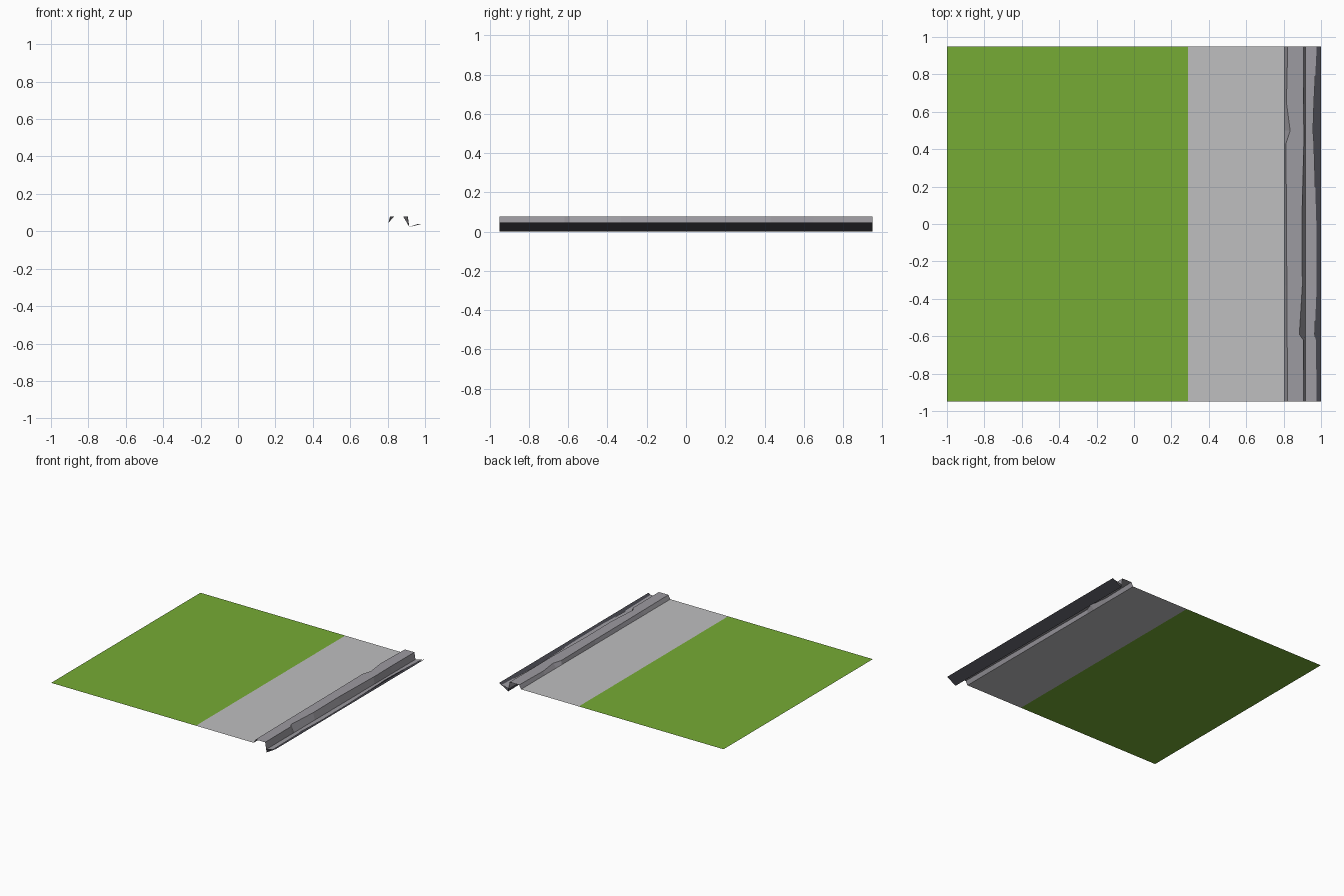
import bpy

if "Cube" in bpy.data.objects:
    bpy.data.objects.remove(bpy.data.objects["Cube"])

HALF = 0.95      # half length along y
GROUND = 0.047   # height of the flat lawn and pavement


def material(name, rgb):
    m = bpy.data.materials.new(name)
    m.diffuse_color = (*rgb, 1)
    m.use_nodes = True
    m.node_tree.nodes["Principled BSDF"].inputs["Base Color"].default_value = m.diffuse_color
    return m


def sheet(name, rows, mat):
    """Open sheet lofted through equal-length (x, z) profiles at each y, facing up."""
    n = len(rows[0][1])
    verts = [(x, y, z) for y, prof in rows for x, z in prof]
    faces = [(r * n + i, r * n + i + 1, (r + 1) * n + i + 1, (r + 1) * n + i)
             for r in range(len(rows) - 1) for i in range(n - 1)]
    mesh = bpy.data.meshes.new(name)
    mesh.from_pydata(verts, [], faces)
    mesh.materials.append(mat)
    ob = bpy.data.objects.new(name, mesh)
    bpy.context.collection.objects.link(ob)
    return ob


def strip(name, prof, mat):
    return sheet(name, [(-HALF, prof), (HALF, prof)], mat)


green = material("grass green", (0.18, 0.41, 0.035))
light = material("pavement grey", (0.52, 0.52, 0.525))
stone = material("kerb grey", (0.335, 0.325, 0.355))
dark = material("asphalt grey", (0.065, 0.065, 0.08))

# Flat ground strips
strip("lawn", [(-1, GROUND), (0.29, GROUND)], green)
strip("pavement", [(0.29, GROUND), (0.805, GROUND)], light)

# Worn kerb: (y, inner top edge x, outer top edge x, gutter edge x)
stations = [(-HALF, 0.822, 0.907, 0.977), (-0.62, 0.819, 0.905, 0.972),
            (-0.59, 0.819, 0.884, 0.966), (-0.33, 0.817, 0.900, 0.977),
            (0.0, 0.816, 0.897, 0.975), (0.43, 0.812, 0.908, 0.962),
            (0.50, 0.835, 0.908, 0.957), (0.65, 0.815, 0.906, 0.962),
            (HALF, 0.822, 0.907, 0.977)]
sheet("kerb", [(y, [(0.805, GROUND), (a, 0.078), (b, 0.078),
                    (0.916, 0.023), (c, 0.038)])
               for y, a, b, c in stations], stone)

# Road edge sheet under the gutter
strip("road_edge", [(0.916, 0.023), (0.92, 0.0), (1.0, 0.047)], dark)
